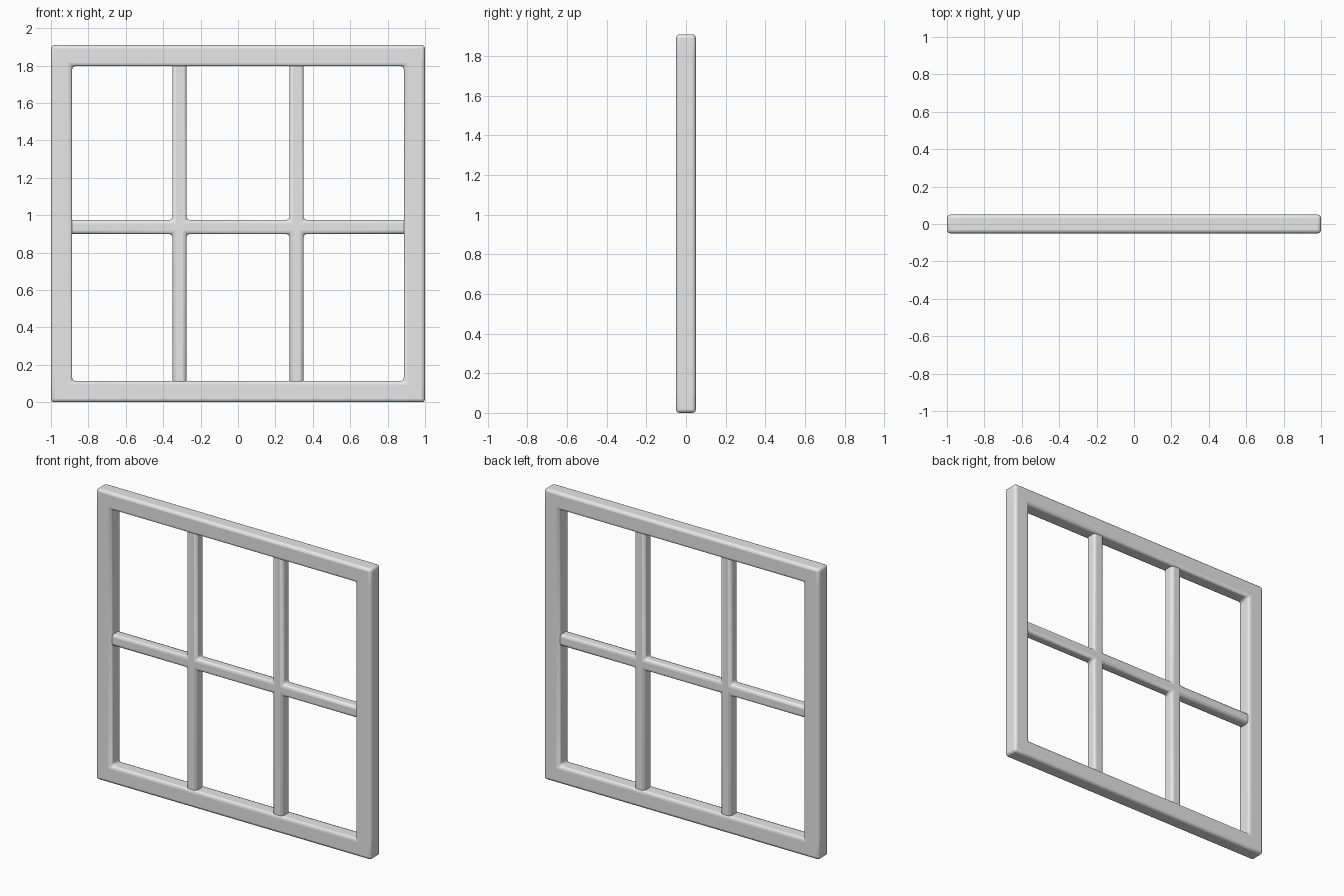
import bpy
import bmesh

cube = bpy.data.objects.get("Cube")
if cube:
    bpy.data.objects.remove(cube, do_unlink=True)

# Single grey paint for the whole window
grey = bpy.data.materials.new("window_grey")
grey.use_nodes = True
COLOUR = (0.8, 0.8, 0.8, 1.0)
grey.diffuse_color = COLOUR
grey.node_tree.nodes["Principled BSDF"].inputs["Base Color"].default_value = COLOUR


def slab_grid(name, xs, zs, is_solid, depth, bevel):
    """Fill chosen cells of an x/z grid, extrude through y and round the edges."""
    bm = bmesh.new()
    points = [[bm.verts.new((x, -depth / 2, z)) for z in zs] for x in xs]
    for i in range(len(xs) - 1):
        for j in range(len(zs) - 1):
            if is_solid(i, j):
                bm.faces.new((points[i][j], points[i + 1][j],
                              points[i + 1][j + 1], points[i][j + 1]))
    loose = [v for v in bm.verts if not v.link_faces]
    bmesh.ops.delete(bm, geom=loose, context='VERTS')
    result = bmesh.ops.extrude_face_region(bm, geom=bm.faces[:], use_keep_orig=True)
    moved = [g for g in result["geom"] if isinstance(g, bmesh.types.BMVert)]
    bmesh.ops.translate(bm, verts=moved, vec=(0, depth, 0))
    bmesh.ops.recalc_face_normals(bm, faces=bm.faces[:])

    mesh = bpy.data.meshes.new(name)
    bm.to_mesh(mesh)
    bm.free()
    mesh.materials.append(grey)
    obj = bpy.data.objects.new(name, mesh)
    bpy.context.collection.objects.link(obj)

    rounding = obj.modifiers.new("rounded_edges", 'BEVEL')
    rounding.width = bevel
    rounding.segments = 3
    rounding.limit_method = 'ANGLE'

    bpy.ops.object.select_all(action='DESELECT')
    obj.select_set(True)
    bpy.context.view_layer.objects.active = obj
    bpy.ops.object.shade_smooth_by_angle()
    return obj


HEIGHT = 1.91
RAIL = 0.113       # width of the outer frame
BAR = 0.075        # width and depth of the glazing bars
BAR_X = 0.313
MID_Z = 0.937

# Outer frame: a ring of cells around an open middle
slab_grid("outer_frame",
          [-1, -1 + RAIL, 1 - RAIL, 1],
          [0, RAIL, HEIGHT - RAIL, HEIGHT],
          lambda i, j: (i, j) != (1, 1), 0.1, 0.018)

# Glazing bars: two uprights crossed by one rail, ends set into the frame
half = BAR / 2
sunk = RAIL / 2
slab_grid("glazing_bars",
          [-1 + sunk, -BAR_X - half, -BAR_X + half,
           BAR_X - half, BAR_X + half, 1 - sunk],
          [sunk, MID_Z - half, MID_Z + half, HEIGHT - sunk],
          lambda i, j: i in (1, 3) or j == 1, BAR, 0.018)
